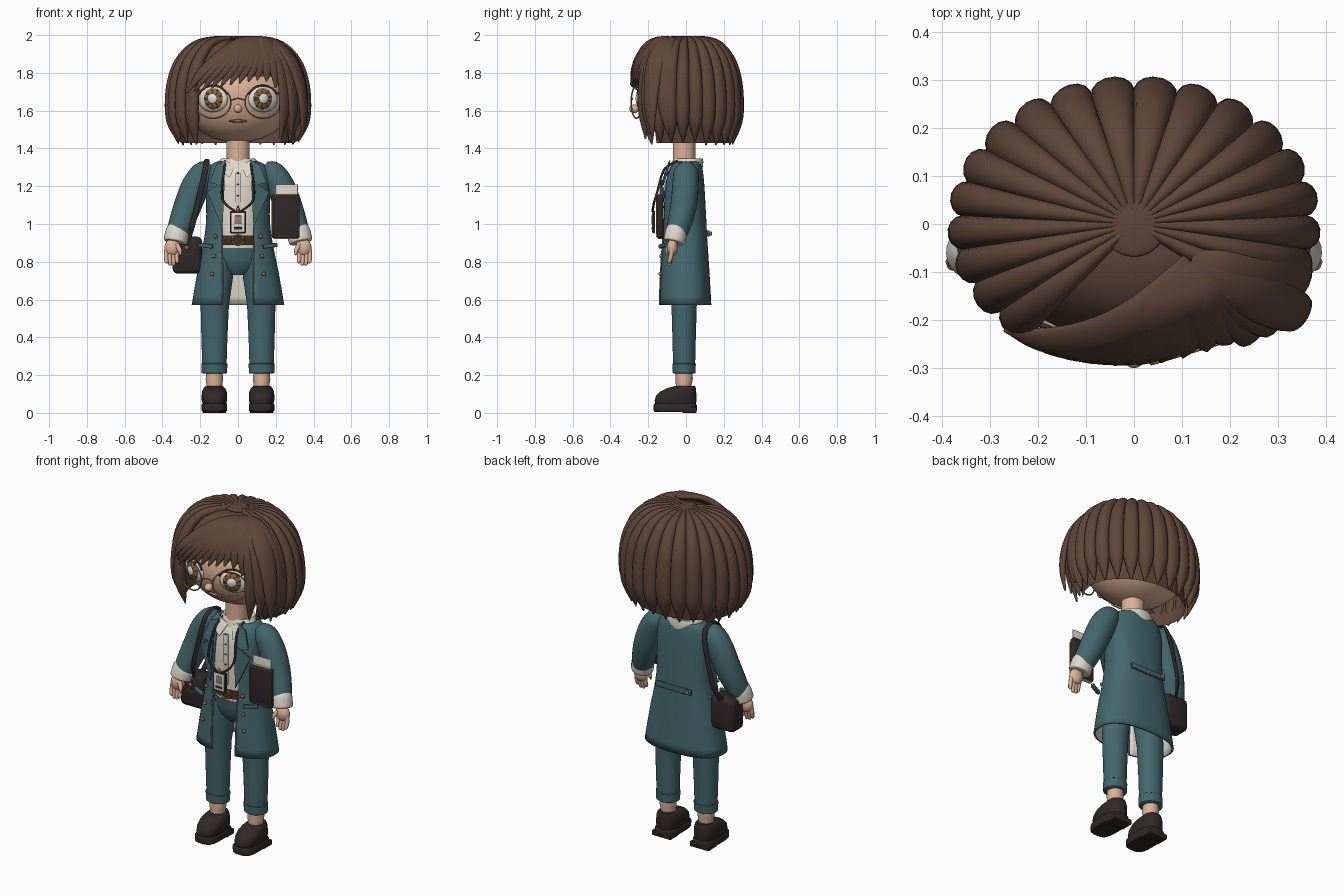
import bpy, bmesh, random
from math import sin, cos, pi, radians, asin, atan2
from mathutils import Vector, Matrix

random.seed(4)
if "Cube" in bpy.data.objects:
    bpy.data.objects.remove(bpy.data.objects["Cube"])


def material(name, r, g, b):
    m = bpy.data.materials.new(name)
    m.use_nodes = True
    m.diffuse_color = (r, g, b, 1)
    m.node_tree.nodes["Principled BSDF"].inputs["Base Color"].default_value = (r, g, b, 1)
    return m


HAIR = material("brown hair", .115, .062, .042)
SKIN = material("skin", .72, .44, .31)
TEAL = material("teal cloth", .058, .135, .155)
CREAM = material("cream cloth", .72, .68, .58)
DARK = material("dark leather", .030, .021, .022)
GOLD = material("gold", .28, .14, .04)
BELT = material("brown leather", .055, .03, .018)
FRAME = material("rose metal", .36, .20, .13)
WHITE = material("eye white", .74, .73, .68)
LIP = material("lip", .28, .13, .095)


def finish(bm, name, *mats, angle=40):
    bmesh.ops.recalc_face_normals(bm, faces=bm.faces)
    me = bpy.data.meshes.new(name)
    bm.to_mesh(me)
    bm.free()
    for m in mats:
        me.materials.append(m)
    me.shade_smooth()
    me.set_sharp_from_angle(angle=radians(angle))
    ob = bpy.data.objects.new(name, me)
    bpy.context.collection.objects.link(ob)
    return ob


def skin_rings(bm, rings, closed=True, caps=True):
    rows = [[bm.verts.new(p) for p in ring] for ring in rings]
    n = len(rows[0])
    for a, b in zip(rows, rows[1:]):
        for i in range(n if closed else n - 1):
            j = (i + 1) % n
            bm.faces.new((a[i], a[j], b[j], b[i]))
    if caps:
        bm.faces.new(rows[0])
        bm.faces.new(rows[-1])


def ball(name, loc, rad, mat, rot=0):
    bm = bmesh.new()
    bmesh.ops.create_uvsphere(bm, u_segments=28, v_segments=16, radius=1)
    bm.transform(Matrix.Translation(loc) @ Matrix.Rotation(rot, 4, 'Z') @ Matrix.Diagonal((*rad, 1))
                 @ Matrix.Rotation(pi / 2, 4, 'X'))
    return finish(bm, name, mat, angle=80)


def box(name, loc, size, mat, bevel=.004, tilt=0, turn=0):
    bm = bmesh.new()
    bmesh.ops.create_cube(bm, size=1)
    bm.transform(Matrix.Diagonal((*size, 1)))
    bmesh.ops.bevel(bm, geom=bm.edges[:], offset=bevel, segments=3, affect='EDGES', profile=.5)
    bm.transform(Matrix.Translation(loc) @ Matrix.Rotation(turn, 4, 'Z') @ Matrix.Rotation(tilt, 4, 'Y'))
    return finish(bm, name, mat)


def loft(name, rings, mat, power=1, n=36):
    """Stacked oval rings given as (z, centre x, centre y, radius x, radius y)."""
    def bend(v):
        return abs(v) ** power * (1 if v > 0 else -1)
    bm = bmesh.new()
    skin_rings(bm, [[(cx + rx * bend(cos(2 * pi * i / n)), cy + ry * bend(sin(2 * pi * i / n)), z)
                     for i in range(n)] for z, cx, cy, rx, ry in rings])
    return finish(bm, name, mat)


def resample(pts, k):
    out = []
    for i in range(len(pts) - 1):
        p0, p1, p2, p3 = (pts[min(max(i + d, 0), len(pts) - 1)] for d in (-1, 0, 1, 2))
        for j in range(k):
            t = j / k
            out.append([b + .5 * t * (c - a + t * (2 * a - 5 * b + 4 * c - d + t * (3 * (b - c) + d - a)))
                        for a, b, c, d in zip(p0, p1, p2, p3)])
    return out + [list(pts[-1])]


def sweep(name, pts, mat, hint=lambda p: Vector((0, 1, .01)), k=4, n=14):
    """Tapered oval tube through points (x, y, z, half width, half thickness)."""
    pts = resample(pts, k)
    pos = [Vector(p[:3]) for p in pts]
    rings = []
    for i, p in enumerate(pts):
        t = (pos[min(i + 1, len(pos) - 1)] - pos[max(i - 1, 0)]).normalized()
        s = hint(pos[i]).cross(t).normalized()
        u = t.cross(s)
        rings.append([pos[i] + s * max(p[3], .001) * cos(2 * pi * j / n) + u * max(p[4], .001) * sin(2 * pi * j / n)
                      for j in range(n)])
    bm = bmesh.new()
    skin_rings(bm, rings)
    return finish(bm, name, mat, angle=60)


def cord(name, pts, r, mat):
    return sweep(name, [(*p, r, r) for p in pts], mat, hint=lambda p: Vector((.21, .9, .13)), n=8)


def loop(name, c, rx, rz, r, mat, a0=0, a1=2 * pi, lean=0):
    angles = [a0 + (a1 - a0) * i / 16 for i in range(17)]
    return cord(name, [(c[0] + rx * cos(a), c[1] + lean * rx * cos(a), c[2] + rz * sin(a)) for a in angles], r, mat)


def plate(name, pts, mat, thick=.008):
    bm = bmesh.new()
    f = bm.faces.new([bm.verts.new(p) for p in pts])
    ext = bmesh.ops.extrude_face_region(bm, geom=[f])
    bmesh.ops.translate(bm, vec=(0, thick, 0), verts=[v for v in ext["geom"] if isinstance(v, bmesh.types.BMVert)])
    return finish(bm, name, mat)


# Head and neck
ball("head", (0, 0, 1.675), (.305, .25, .245), SKIN)
ball("nose", (0, -.274, 1.61), (.023, .026, .023), SKIN)
ball("mouth", (0, -.214, 1.545), (.048, .014, .008), LIP)
loft("neck", [(z, 0, -.01, .062, .06) for z in (1.27, 1.46)], SKIN)

# Hair shell measured by angle and by position along a crown-to-tip profile
PROFILE = [(.1, 1.978), (.36, 1.973), (.6, 1.945), (.79, 1.875), (.9, 1.78), (.945, 1.66), (.925, 1.54), (.85, 1.43)]


def shell(deg, s, k=1.0):
    i = min(int(s), 6)
    f, z = (a + (b - a) * (s - i) for a, b in zip(PROFILE[i], PROFILE[i + 1]))
    return (.377 * f * k * cos(radians(deg)), .292 * f * k * sin(radians(deg)), z)


def outward(p):
    return p - Vector((0, 0, 1.62))


bm = bmesh.new()
skin_rings(bm, [[shell(d, s / 2, .94) for d in range(0, 360, 6)] for s in range(15)], caps=False)
bmesh.ops.delete(bm, context='FACES', geom=[
    f for f in bm.faces if f.calc_center_median().z < 1.8 and f.calc_center_median().y < -.16])
finish(bm, "scalp_hair", HAIR)
ball("crown", (0, 0, 1.985), (.068, .068, .01), HAIR)

WIDTH = [.01, .02, .029, .037, .043, .045, .041, .004]
for side in (-1, 1):
    for k in range(10 if side < 0 else 9):
        deg = 90 - side * (7.2 + 14.4 * k)
        drop = random.uniform(-.015, .01)
        slim = .78 + .24 * abs(sin(radians(deg)))
        pts = [(*shell(deg, i), w * slim, .012 + .45 * w if i < 7 else .003) for i, w in enumerate(WIDTH)]
        x, y, z, w, t = pts[-1]
        pts[-1] = (x, y, z + drop, w, t)
        sweep("hair_lock", pts, HAIR, outward)


def fringe(name, end, last, flare, width):
    pts = []
    for i in range(7):
        u = i / 6
        deg = -40 + (end + 40) * u ** .6
        x, y, z = shell(deg, 1.15 + (last - 1.15) * u ** 1.2, 1.03 + flare * u)
        w = (.02 + width * sin(pi * u ** .8)) if i < 6 else .004
        pts.append((x, y, z + .012 * (1 - u) + .012 * sin(pi * u), w, .35 * w + .004))
    sweep(name, pts, HAIR, outward)


for i in range(9):
    fringe("fringe_sweep", -74 - 7.4 * i, 4.15 + .07 * i, .05 + .004 * i, .024)
for end, last, flare in ((-20, 6.6, .06), (-34, 6.7, .21), (-42, 6.6, .1), (-51, 6.8, .06), (-58, 4.5, .05),
                         (-66, 4.2, .05)):
    fringe("side_sweep", end, last, flare, .034)

# Eyes and spectacles
for s in (-1, 1):
    x, turn = .132 * s, .42 * s
    ball("eye", (x, -.214, 1.66), (.084, .036, .068), WHITE, turn)
    iris = ball("iris", (x, -.235, 1.662), (.057, .022, .056), GOLD, turn)
    iris.data.materials.append(BELT)
    for p in iris.data.polygons:
        a = atan2(p.center.z - 1.662, p.center.x - x)
        p.material_index = int((a + pi) / (pi / 14)) % 3 == 0
    ball("pupil", (x + .003 * s, -.245, 1.662), (.033, .015, .033), BELT, turn)
    ball("eye_shine", (x + .003 * s, -.25, 1.664), (.028, .014, .028), WHITE, turn)
    loop("upper_lash", (x, -.232, 1.66), .08, .073, .005, BELT, .12 * pi, .88 * pi, .35 * s)
    loop("spectacle_rim", (x, -.262, 1.645), .095, .085, .004, FRAME, lean=.3 * s)
    cord("spectacle_temple", [(.225 * s, -.235, 1.66), (.285 * s, -.15, 1.66), (.31 * s, 0, 1.65)], .004, FRAME)
cord("spectacle_bridge", [(-.038, -.288, 1.655), (0, -.284, 1.665), (.038, -.288, 1.655)], .004, FRAME)

# Shirt, belt and hips
loft("shirt", [(.86, 0, -.005, .13, .1), (1.05, 0, -.01, .135, .102), (1.2, 0, -.01, .145, .095),
               (1.29, 0, -.005, .115, .08), (1.315, 0, 0, .066, .063)], CREAM)
loft("collar", [(1.27, 0, 0, .115, .085), (1.33, 0, .01, .104, .082), (1.347, 0, .012, .09, .076),
                (1.335, 0, .005, .066, .064)], CREAM)
box("shirt_placket", (0, -.112, 1.12), (.028, .008, .3), CREAM, .002)
for i in range(4):
    ball("shirt_button", (0, -.117, 1.09 + .06 * i), (.005, .004, .005), DARK)
loft("belt", [(z, 0, -.005, .138, .11) for z in (.89, .94)], BELT)
loop("belt_buckle", (0, -.12, .915), .032, .024, .005, GOLD)
loft("hips", [(.73, 0, -.005, .045, .06), (.765, 0, -.005, .1, .085), (.82, 0, -.005, .14, .1),
              (.872, 0, -.005, .134, .104)], TEAL)

# Open coat with pale lining: (z, half width, front, back, half opening)
COAT = [(1.33, .11, -.06, .078, .068), (1.305, .15, -.085, .085, .07), (1.22, .17, -.115, .096, .078),
        (1.05, .168, -.128, .106, .085), (.93, .178, -.132, .112, .085), (.75, .214, -.14, .124, .08),
        (.572, .245, -.145, .134, .08)]
rings = []
for z, rx, yf, yb, gap in resample(COAT, 3):
    a0 = asin((gap / rx) ** 1.2)
    row = []
    for i in range(49):
        a = a0 + (2 * pi - 2 * a0) * i / 48
        sx, cy = sin(a), cos(a)
        row.append((rx * abs(sx) ** .83 * (1 if sx > 0 else -1),
                    (yf if cy > 0 else -yb) * abs(cy) ** .83 * (1 if cy > 0 else -1), z))
    rings.append(row)
bm = bmesh.new()
skin_rings(bm, rings, closed=False, caps=False)
coat = finish(bm, "coat", TEAL, CREAM)
if sum(p.normal.dot(Vector((p.center.x, p.center.y, 0))) for p in coat.data.polygons) < 0:
    coat.data.flip_normals()
mod = coat.modifiers.new("lining", 'SOLIDIFY')
mod.thickness, mod.offset, mod.material_offset = .012, -1, 1
box("back_belt", (0, .118, .95), (.235, .014, .032), TEAL)
ball("back_button", (-.095, .13, .95), (.011, .009, .011), GOLD)

for s in (-1, 1):
    # Lapels, shirt collar points and coat front details
    plate("lapel_upper", [(.068 * s, -.09, 1.335), (.115 * s, -.098, 1.315), (.15 * s, -.12, 1.22),
                          (.08 * s, -.137, 1.2)], TEAL)
    plate("lapel_lower", [(.07 * s, -.137, 1.235), (.12 * s, -.13, 1.2), (.165 * s, -.118, 1.17),
                          (.082 * s, -.145, .98)], TEAL)
    plate("collar_point", [(.012 * s, -.075, 1.315), (.07 * s, -.072, 1.335), (.075 * s, -.105, 1.27),
                           (.045 * s, -.115, 1.245)], CREAM)
    cord("coat_piping", [rings[i][0 if s > 0 else -1] for i in (12, 14, 16, 18)], .0035, FRAME)
    box("pocket_flap", (.17 * s, -.122, .885), (.08, .018, .022), TEAL, .004, -.12 * s, .4 * s)
    for x, y, z in ((.12, -.128, .935), (.128, -.132, .83), (.137, -.136, .735)):
        ball("coat_button", (x * s, y, z), (.011, .009, .011), GOLD)

    # Arms and hands
    sweep("sleeve", [(.14 * s, 0, 1.305, .03, .035), (.18 * s, 0, 1.275, .062, .064), (.225 * s, -.003, 1.2, .074, .07),
                     (.265 * s, -.012, 1.1, .073, .07), (.302 * s, -.035, 1.0, .066, .064),
                     (.325 * s, -.055, .94, .056, .056)], TEAL, n=24)
    sweep("sleeve_cuff", [(.316 * s, -.048, .966, .058, .054), (.321 * s, -.052, .955, .063, .058),
                          (.331 * s, -.061, .912, .062, .058), (.333 * s, -.063, .903, .056, .052)], CREAM, n=24)
    ball("palm", (.347 * s, -.072, .875), (.042, .029, .047), SKIN)
    for i in range(4):
        x = .322 + .0185 * i
        low = .012 * (i in (1, 2))
        sweep("finger", [(x * s, -.075, .865, .013, .013), ((x + .003) * s, -.08, .828, .012, .012),
                         (x * s, -.088, .8 - low, .01, .01), (x * s, -.09, .792 - low, .003, .003)], SKIN, n=8)
    sweep("thumb", [(.325 * s, -.085, .89, .013, .013), (.308 * s, -.1, .86, .012, .012),
                    (.305 * s, -.105, .835, .004, .004)], SKIN, n=8)

    # Trousers, ankles and shoes
    x = .125 * s
    loft("trouser_leg", [(.84, .08 * s, -.008, .06, .08), (.72, .106 * s, -.01, .08, .08), (.57, .123 * s, -.01, .075, .067),
                         (.4, x, -.01, .069, .062), (.24, x, -.01, .064, .058)], TEAL)
    loft("trouser_cuff", [(.208, x, -.01, .06, .054), (.212, x, -.01, .067, .06), (.26, x, -.01, .069, .062),
                          (.265, x, -.01, .062, .056)], TEAL)
    loft("ankle", [(.07, x, -.012, .04, .042), (.15, x, -.012, .042, .042), (.18, x, -.01, .046, .046),
                   (.23, x, -.01, .042, .044)], SKIN)
    loft("shoe_sole", [(.006, x, -.057, .062, .109), (.012, x, -.057, .067, .114), (.042, x, -.057, .068, .114),
                       (.05, x, -.057, .063, .108)], DARK, .6)
    box("shoe_heel", (x, .018, .015), (.124, .076, .03), DARK)
    loft("shoe_upper", [(.045, x, -.055, .061, .107), (.065, x, -.055, .067, .111), (.09, x, -.052, .068, .107),
                        (.113, x, -.041, .065, .095), (.13, x, -.025, .057, .077), (.143, x, -.004, .045, .052)],
         DARK, .8)
    cord("shoe_stitch", [(x - .05, -.098, .113), (x, -.12, .117), (x + .05, -.098, .113)], .003, FRAME)

    # Lanyard
    cord("lanyard", [(.068 * s, -.04, 1.335), (.072 * s, -.115, 1.29), (.086 * s, -.152, 1.17),
                     (.07 * s, -.17, 1.11), (.012 * s, -.176, 1.065)], .006, DARK)

# Identity badge with portrait
box("badge", (0, -.17, 1.01), (.084, .014, .118), DARK)
box("badge_card", (0, -.177, 1.008), (.068, .006, .1), WHITE, .002)
box("badge_portrait", (0, -.18, 1.022), (.036, .006, .044), FRAME, .002)
box("badge_line", (0, -.18, .977), (.044, .005, .012), DARK, .002)
ball("badge_clip", (0, -.176, 1.075), (.011, .007, .013), GOLD)

# Notebook with loose paper
box("notebook_cover", (.252, -.138, 1.04), (.148, .036, .235), DARK, .015)
box("notebook_pages", (.252, -.138, 1.04), (.125, .022, .238), CREAM, .002)
box("loose_paper", (.257, -.138, 1.15), (.12, .006, .12), CREAM, .002)
for i in range(2):
    cord("notebook_trim", [(.185 + .134 * i, -.156, .945), (.185 + .134 * i, -.156, 1.135)], .003, GOLD)
    cord("notebook_trim", [(.195, -.156, .934 + .212 * i), (.309, -.156, .934 + .212 * i)], .003, GOLD)

# Shoulder bag
box("bag", (-.268, -.005, .835), (.155, .11, .195), DARK, .025)
ball("bag_clasp", (-.272, -.062, .875), (.012, .007, .012), GOLD)
loop("bag_ring", (-.27, -.064, .875), .04, .04, .003, FRAME)
for y in (-1, 1):
    sweep("bag_strap", [(-.165, 0, 1.338, .015, .007), (-.168, .055 * y, 1.318, .015, .007),
                        (-.18, .08 * y, 1.25, .015, .007), (-.21, .087 * y, 1.12, .015, .007),
                        (-.24, .08 * y, 1.0, .015, .007), (-.265, .035 * y, .91, .015, .007)],
          DARK, hint=lambda p: Vector((0, p.y + .001, p.z - 1.15 if p.z > 1.2 else .05)), n=10)
